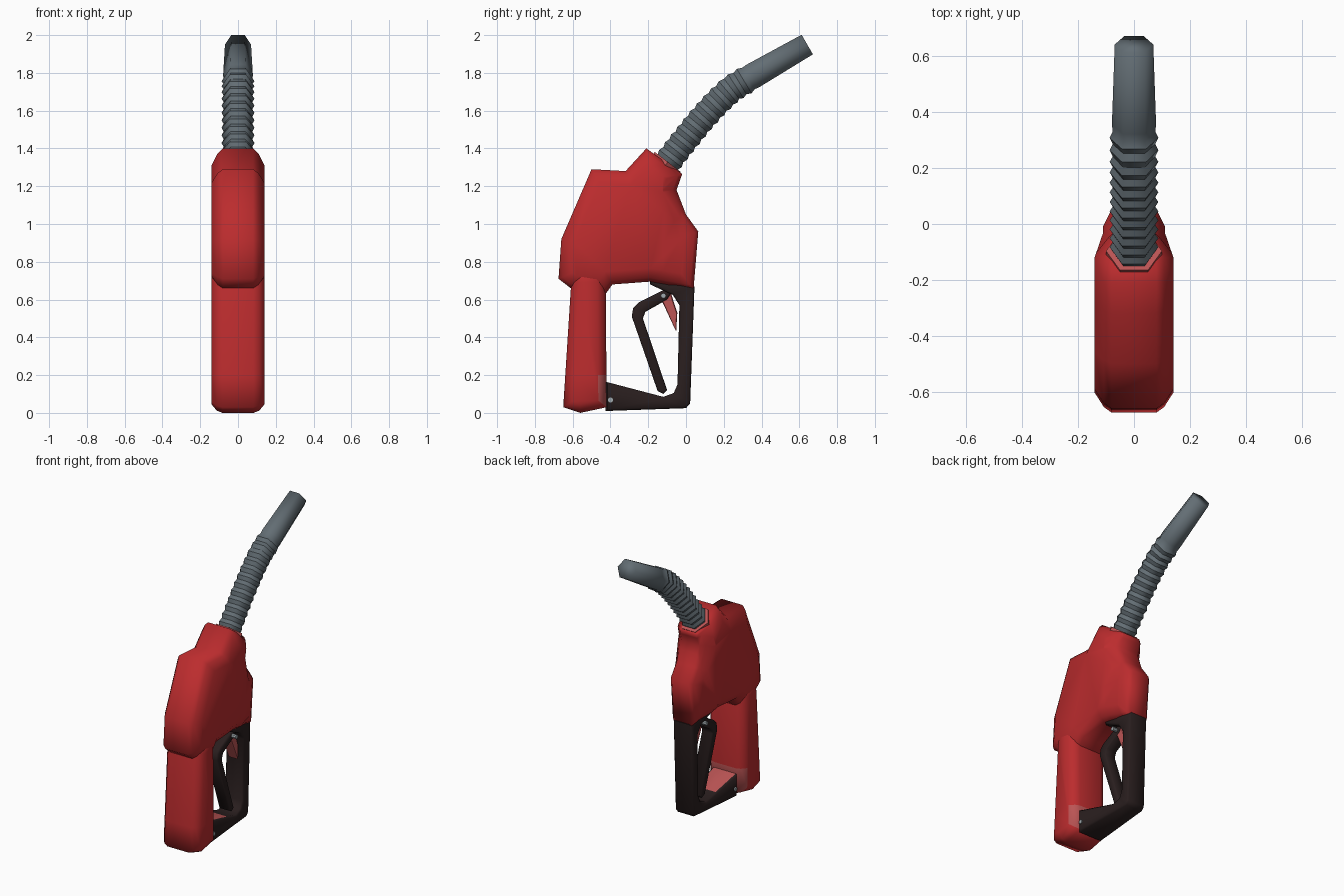
import bpy, bmesh, math
from mathutils import Vector

if "Cube" in bpy.data.objects:
    bpy.data.objects.remove(bpy.data.objects["Cube"])


def material(name, rgb):
    m = bpy.data.materials.new(name)
    m.diffuse_color = (*rgb, 1)
    m.use_nodes = True
    m.node_tree.nodes["Principled BSDF"].inputs["Base Color"].default_value = m.diffuse_color
    return m


RED = material("red", (0.50, 0.025, 0.027))
PALE = material("pale_red", (0.50, 0.09, 0.09))
DARK = material("dark_brown", (0.022, 0.013, 0.013))
GREY = material("steel_grey", (0.125, 0.155, 0.175))
PIN = material("pin_grey", (0.35, 0.40, 0.42))


def finish(bm, name, mats, angle):
    bmesh.ops.recalc_face_normals(bm, faces=bm.faces)
    me = bpy.data.meshes.new(name)
    bm.to_mesh(me)
    bm.free()
    ob = bpy.data.objects.new(name, me)
    bpy.context.collection.objects.link(ob)
    for m in mats:
        me.materials.append(m)
    bpy.context.view_layer.objects.active = ob
    ob.select_set(True)
    bpy.ops.object.shade_smooth_by_angle(angle=math.radians(angle))
    ob.select_set(False)
    return ob


def inset_outline(pts, d):
    """Shrink a counter-clockwise outline by mitred offset."""
    out = []
    for i, p in enumerate(pts):
        a = (Vector(p) - Vector(pts[i - 1])).normalized()
        b = (Vector(pts[(i + 1) % len(pts)]) - Vector(p)).normalized()
        n1, n2 = Vector((-a.y, a.x)), Vector((-b.y, b.x))
        out.append(Vector(p) + (n1 + n2) * d / max(0.5, 1 + n1.dot(n2)))
    return out


def slab(pts, rims):
    """Side profile (y, z) extruded across x; rims are (half width, inset) steps."""
    bm = bmesh.new()
    steps = [(-w, d) for w, d in reversed(rims)] + list(rims)
    rings = [[bm.verts.new((x, p[0], p[1])) for p in inset_outline(pts, d)] for x, d in steps]
    n = len(pts)
    for r, s in zip(rings, rings[1:]):
        for i in range(n):
            j = (i + 1) % n
            bm.faces.new((r[i], r[j], s[j], s[i]))
    bm.faces.new(rings[0])
    bm.faces.new(rings[-1])
    bmesh.ops.recalc_face_normals(bm, faces=bm.faces)
    bmesh.ops.triangulate(bm, faces=[f for f in bm.faces if len(f.verts) > 4])
    return bm


def cut(bm, co, no):
    bmesh.ops.bisect_plane(bm, geom=bm.verts[:] + bm.edges[:] + bm.faces[:],
                           plane_co=co, plane_no=no)


def narrow(bm, y0, y1, amount):
    """Scale the width down between y0 and y1."""
    for v in bm.verts:
        t = min(1, max(0, (v.co.y - y0) / (y1 - y0)))
        v.co.x *= 1 - amount * t


# Main body, narrowing toward its front
bm = slab([(-0.675, 0.71), (-0.61, 0.66), (-0.425, 0.63), (-0.39, 0.68), (-0.19, 0.695),
           (0.04, 0.655), (0.065, 0.96), (0.0, 1.05), (-0.05, 1.18), (-0.02, 1.265),
           (-0.21, 1.40), (-0.32, 1.28), (-0.50, 1.29), (-0.66, 0.92)],
          [(0.08, 0), (0.108, 0.02), (0.141, 0.07)])
for y in (-0.12, -0.03):
    cut(bm, (0, y, 0), (0, 1, 0))
narrow(bm, -0.12, -0.03, 0.22)
finish(bm, "nozzle_body", [RED], 75)

# Grip handle, pale at the foot of its inner side
bm = slab([(-0.65, 0.03), (-0.56, 0.0), (-0.42, 0.03), (-0.425, 0.70), (-0.45, 0.78),
           (-0.58, 0.78), (-0.607, 0.70)], [(0.082, 0), (0.113, 0.012), (0.14, 0.044)])
cut(bm, (0, 0, 0.2), (0, 0, 1))
bm.normal_update()
for f in bm.faces:
    if f.normal.y > 0.6 and f.calc_center_median().z < 0.2:
        f.material_index = 1
finish(bm, "grip_handle", [RED, PALE], 75)

# Hand guard, widening toward the grip; the rear top of the lower bar is pale
bm = slab([(-0.425, 0.01), (0.0, 0.025), (0.022, 0.05), (0.045, 0.67), (-0.19, 0.71),
           (-0.19, 0.68), (-0.07, 0.625), (-0.035, 0.57), (-0.045, 0.15), (-0.065, 0.105),
           (-0.12, 0.085), (-0.22, 0.111), (-0.425, 0.165)], [(0.083, 0), (0.095, 0.01)])
narrow(bm, -0.42, -0.05, 0.28)
for f in bm.faces:
    c = f.calc_center_median()
    if f.normal.z > 0.9 and c.z < 0.2 and c.y < -0.22:
        f.material_index = 1
finish(bm, "hand_guard", [DARK, PALE], 50)

# Squeeze lever
bm = slab([(-0.15, 0.115), (-0.12, 0.10), (-0.10, 0.12), (-0.228, 0.50), (-0.215, 0.535),
           (-0.10, 0.60), (-0.06, 0.66), (-0.12, 0.65), (-0.25, 0.585), (-0.28, 0.555),
           (-0.287, 0.51)], [(0.034, 0), (0.042, 0.008)])
finish(bm, "squeeze_lever", [DARK], 50)

# Red catch behind the lever
bm = slab([(-0.145, 0.63), (-0.052, 0.43), (-0.046, 0.53), (-0.085, 0.65)],
          [(0.03, 0), (0.035, 0.005)])
finish(bm, "lever_catch", [PALE], 30)

# Hinge pins
for name, y, z, half in (("lever_pin", -0.12, 0.62, 0.075), ("guard_pin", -0.40, 0.068, 0.1)):
    bpy.ops.mesh.primitive_cylinder_add(vertices=8, radius=0.014, depth=2 * half,
                                        location=(0, y, z), rotation=(0, math.pi / 2, 0))
    pin = bpy.context.object
    pin.name = name
    pin.data.materials.append(PIN)
    pin.select_set(False)

# Six-sided spout: ribbed bend, then a plain tapering tip
path = [Vector(p) for p in ((-0.13, 1.285), (-0.03, 1.415), (0.07, 1.54), (0.16, 1.64),
                            (0.24, 1.715), (0.33, 1.77), (0.642, 1.95))]
lengths = [(b - a).length for a, b in zip(path, path[1:])]
total, ribbed = sum(lengths), sum(lengths[:-1])


def along(s):
    for a, b, l in zip(path, path[1:], lengths):
        if s <= l + 1e-6:
            return a.lerp(b, s / l)
        s -= l
    return path[-1]


def tube(stations):
    bm = bmesh.new()
    prev = None
    for s, r in stations:
        c = along(s)
        t = (along(min(s + 0.04, total)) - along(max(s - 0.04, 0))).normalized()
        ring = []
        for k in range(6):
            a = k * math.pi / 3
            h = r * math.sin(a)
            ring.append(bm.verts.new((r * math.cos(a), c.x - t.y * h, c.y + t.x * h)))
        if prev:
            for k in range(6):
                j = (k + 1) % 6
                bm.faces.new((prev[k], prev[j], ring[j], ring[k]))
        else:
            bm.faces.new(ring)
        prev = ring
    bm.faces.new(prev)
    return bm


STEPS = 26
stations = [(ribbed * k / STEPS, 0.087 if k % 2 else 0.076) for k in range(STEPS + 1)]
spout = finish(tube(stations + [(ribbed + 0.03, 0.079), (total, 0.069)]), "spout", [GREY], 180)
for e in spout.data.edges:  # crisp rib rings, smooth around
    a, b = (i // 6 for i in e.vertices)
    if a == b and a < STEPS:
        e.use_edge_sharp = True

# Pale ring where the spout leaves the collar
finish(tube([(0.03, 0.10), (0.055, 0.10)]), "collar_ring", [PALE], 40)
